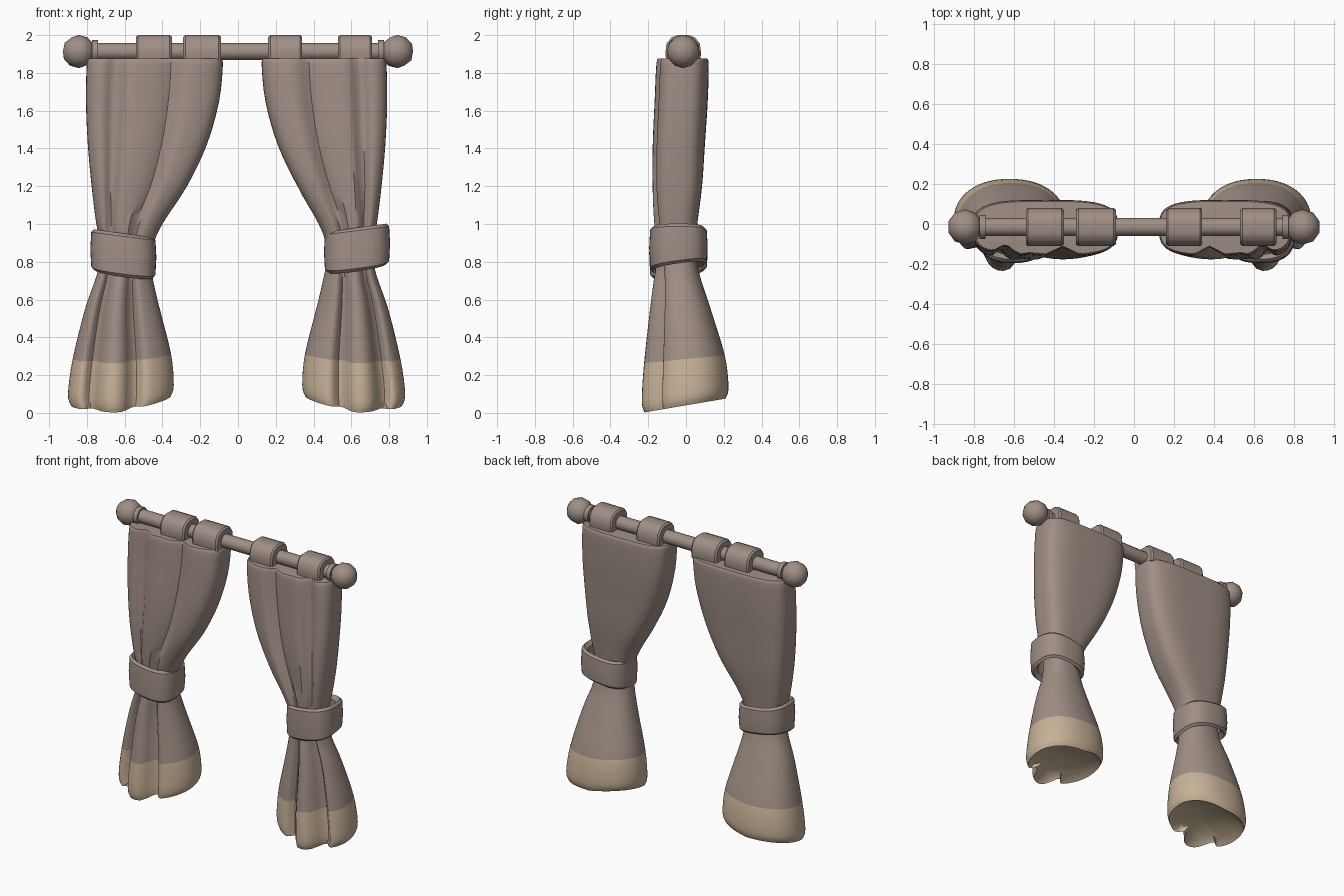
import bpy, bmesh, math
from mathutils import Vector, Matrix

if "Cube" in bpy.data.objects:
    bpy.data.objects.remove(bpy.data.objects["Cube"], do_unlink=True)


def material(name, rgb):
    m = bpy.data.materials.new(name)
    m.use_nodes = True
    m.diffuse_color = (*rgb, 1)
    m.node_tree.nodes["Principled BSDF"].inputs["Base Color"].default_value = (*rgb, 1)
    return m


BROWN = material("taupe cloth", (0.35, 0.275, 0.235))
TAN = material("tan hem", (0.57, 0.44, 0.31))


def finish(bm, name, mats=(BROWN,), angle=40):
    bmesh.ops.recalc_face_normals(bm, faces=bm.faces)
    me = bpy.data.meshes.new(name)
    bm.to_mesh(me)
    bm.free()
    ob = bpy.data.objects.new(name, me)
    bpy.context.collection.objects.link(ob)
    for m in mats:
        me.materials.append(m)
    bpy.ops.object.select_all(action='DESELECT')
    ob.select_set(True)
    bpy.context.view_layer.objects.active = ob
    bpy.ops.object.shade_smooth_by_angle(angle=math.radians(angle))
    return ob


def bridge(bm, a, b, mat=0):
    n = len(a)
    for k in range(n):
        f = bm.faces.new((a[k], a[(k + 1) % n], b[(k + 1) % n], b[k]))
        f.material_index = mat


def spow(v, p):
    return math.copysign(abs(v) ** p, v)


def catmull(rows, steps):
    """Smooth the section table by adding rows in between."""
    out = []
    for k in range(len(rows) - 1):
        p0, p1, p2 = rows[max(k - 1, 0)], rows[k], rows[k + 1]
        p3 = rows[min(k + 2, len(rows) - 1)]
        for s in range(steps):
            t = s / steps
            out.append([0.5 * (2 * b + (c - a) * t + (2 * a - 5 * b + 4 * c - d) * t * t
                               + (3 * b - a - 3 * c + d) * t ** 3)
                        for a, b, c, d in zip(p0, p1, p2, p3)])
    return out + [list(rows[-1])]


# Curtain sections: height, outer x, inner x, front y, back y, fold depth
HEM = 2
SECTIONS = [
    (0.04, 0.885, 0.355, -0.19, 0.21, 0.07),
    (0.10, 0.90, 0.34, -0.20, 0.225, 0.08),
    (0.285, 0.875, 0.355, -0.19, 0.205, 0.075),
    (0.55, 0.81, 0.415, -0.165, 0.13, 0.06),
    (0.74, 0.745, 0.455, -0.15, 0.07, 0.04),
    (0.88, 0.725, 0.45, -0.15, 0.05, 0.03),
    (1.00, 0.75, 0.40, -0.165, 0.06, 0.035),
    (1.20, 0.775, 0.27, -0.18, 0.085, 0.045),
    (1.42, 0.795, 0.165, -0.18, 0.10, 0.05),
    (1.65, 0.805, 0.10, -0.17, 0.115, 0.05),
    (1.85, 0.80, 0.08, -0.16, 0.12, 0.045),
    (1.875, 0.785, 0.095, -0.145, 0.105, 0.04),
]
STEPS, SEG = 4, 72


def curtain(name, side):
    bm = bmesh.new()
    rings = []
    for z, o, i, yf, yb, fold in catmull(SECTIONS, STEPS):
        high = min(max((z - 0.7) / 0.5, 0), 1)
        low = min(max((0.6 - z) / 0.55, 0), 1)
        if side > 0:                       # this side hangs a little narrower
            o, i = o - 0.015, i + 0.045 * high
        p = 2 / (2.2 + 1.2 * high)
        ym = (yf + yb) / 2
        ring = []
        for k in range(SEG):
            a = 2 * math.pi * k / SEG
            u, v = spow(math.cos(a), p), spow(math.sin(a), p)
            y = ym + v * (yb - yf) / 2
            if v < 0:                      # folds on the front only
                face = min(1, -v * 1.6)
                notch = sum(math.exp(-((u - c) / 0.13) ** 2) for c in (-0.57, 0.25))
                notch += high * 0.5 * math.exp(-((u + 0.15) / 0.1) ** 2)
                lobe = math.exp(-((u + 0.16) / 0.28) ** 2) * (1 - high)
                y += face * fold * (notch - 0.45 * lobe)
            zz = z + low * (0.17 * y + 0.05 * max(u, 0))
            x = (o + i) / 2 - u * (o - i) / 2
            ring.append(bm.verts.new((side * x, y, zz)))
        rings.append(ring)
    for r in range(len(rings) - 1):
        bridge(bm, rings[r], rings[r + 1], 1 if r < HEM * STEPS else 0)

    # hollowed underside and flat top
    def inset(ring, scale, dz):
        c = sum((v.co for v in ring), Vector()) / len(ring)
        return [bm.verts.new(c + (v.co - c) * scale + Vector((0, 0, dz))) for v in ring]
    under = inset(rings[0], 0.8, 0.03)
    bridge(bm, rings[0], under, 1)
    bm.faces.new(under).material_index = 1
    bm.faces.new(rings[-1])
    finish(bm, name, (BROWN, TAN), 50)


def tieback(name, side, cx, cz):
    """Soft flat band around the gathered cloth."""
    bm = bmesh.new()
    profile = [(-0.045, -0.08), (-0.02, -0.105), (-0.005, -0.09), (0, 0),
               (-0.005, 0.09), (-0.02, 0.105), (-0.045, 0.08)]
    cols = []
    for k in range(40):
        a = 2 * math.pi * k / 40
        c, s = spow(math.cos(a), 0.75), spow(math.sin(a), 0.75)
        cols.append([bm.verts.new((side * (cx + c * (0.175 + d)), -0.04 + s * (0.155 + d),
                                   cz + h + 0.022 * c + 0.02 * s * (h < 0)))
                     for d, h in profile])
    for k in range(40):
        bridge(bm, cols[k], cols[(k + 1) % 40])
    finish(bm, name)


def cylinder_x(name, x, y, z, radius, length, sides):
    bm = bmesh.new()
    bmesh.ops.create_cone(bm, cap_ends=True, segments=sides, radius1=radius, radius2=radius,
                          depth=length, matrix=Matrix.Translation((x, y, z))
                          @ Matrix.Rotation(math.pi / 2, 4, 'Y'))
    finish(bm, name)


def strap(name, x, width):
    """Cloth loop over the rod, with softened ends."""
    bm = bmesh.new()
    half = [(0.088, 1.86), (0.095, 1.90), (0.088, 1.955), (0.062, 1.988), (0.03, 2.0)]
    outline = half + [(-y, z) for y, z in reversed(half)]
    rings = []
    for dx, sc in ((-0.5, 0.9), (-0.44, 1), (0.44, 1), (0.5, 0.9)):
        rings.append([bm.verts.new((x + dx * width, -0.015 + y * sc, 1.91 + (z - 1.91) * sc))
                      for y, z in outline])
    for a, b in zip(rings, rings[1:]):
        bridge(bm, a, b)
    bm.faces.new(rings[0])
    bm.faces.new(rings[-1])
    finish(bm, name, angle=35)


ROD_Y, ROD_Z = -0.015, 1.913
cylinder_x("rod", 0, ROD_Y, ROD_Z, 0.046, 1.56, 12)

for side, word, band_x, band_z in ((-1, "right", 0.607, 0.845), (1, "left", 0.63, 0.875)):
    curtain(word + "_curtain", side)
    tieback(word + "_tieback", side, band_x, band_z)
    cylinder_x(word + "_collar", side * 0.757, ROD_Y, ROD_Z, 0.06, 0.03, 12)
    bm = bmesh.new()
    bmesh.ops.create_icosphere(bm, subdivisions=2, radius=0.088,
                               matrix=Matrix.Translation((side * 0.843, ROD_Y, ROD_Z)))
    finish(bm, word + "_finial")

for n, (x, w) in enumerate(((-0.445, 0.19), (-0.19, 0.2), (0.25, 0.18), (0.62, 0.18))):
    strap("strap_%d" % (n + 1), x, w)
